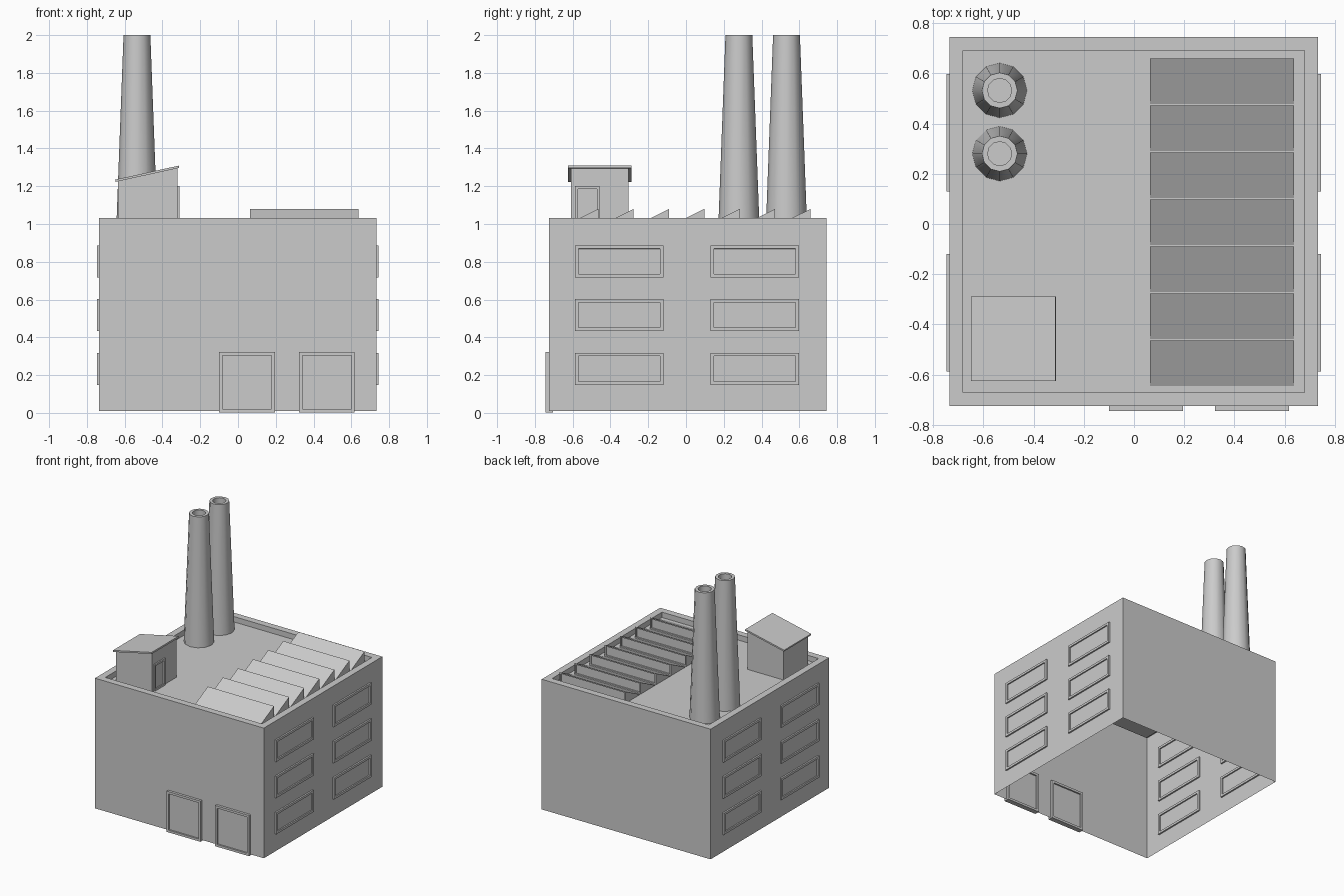
import bpy, bmesh, math
from mathutils import Matrix, Vector

if "Cube" in bpy.data.objects:
    bpy.data.objects.remove(bpy.data.objects["Cube"])

ROOF = 0.99


def finish(bm, name, recalc=True):
    if recalc:
        bmesh.ops.recalc_face_normals(bm, faces=bm.faces)
    me = bpy.data.meshes.new(name)
    bm.to_mesh(me)
    bm.free()
    ob = bpy.data.objects.new(name, me)
    bpy.context.collection.objects.link(ob)
    return ob


def make_box(lo, hi):
    bm = bmesh.new()
    bmesh.ops.create_cube(bm, size=1)
    lo, hi = Vector(lo), Vector(hi)
    for v in bm.verts:
        v.co = Vector([(lo[i] + hi[i]) / 2 + v.co[i] * (hi[i] - lo[i]) for i in range(3)])
    bm.normal_update()
    return bm


def faces_along(bm, direction):
    return [f for f in bm.faces if f.normal.dot(Vector(direction)) > 0.9]


def recess(bm, direction, border, depth):
    """Inset the faces pointing one way and push the middle inwards."""
    faces = faces_along(bm, direction)
    bmesh.ops.inset_region(bm, faces=faces, thickness=border, use_even_offset=True)
    # a second inset forms the side walls of the recess
    bmesh.ops.inset_region(bm, faces=faces, thickness=0.0001, use_even_offset=True)
    verts = {v for f in faces for v in f.verts}
    bmesh.ops.translate(bm, verts=list(verts), vec=Vector(direction) * -depth)
    bm.normal_update()


def panel(name, lo, hi, directions, border=0.018, depth=0.012):
    bm = make_box(lo, hi)
    for d in directions:
        recess(bm, d, border, depth)
    return finish(bm, name)


def extrude_profile(name, pts, vec, pane=None):
    bm = bmesh.new()
    face = bm.faces.new([bm.verts.new(p) for p in pts])
    out = bmesh.ops.extrude_face_region(bm, geom=[face], use_keep_orig=True)
    bmesh.ops.translate(bm, vec=vec, verts=[g for g in out["geom"] if isinstance(g, bmesh.types.BMVert)])
    bmesh.ops.recalc_face_normals(bm, faces=bm.faces)
    bm.normal_update()
    if pane:
        recess(bm, pane, 0.01, 0.01)
    return finish(bm, name)


# main hall: open underneath, roof sunk behind a parapet
bm = make_box((-0.735, -0.725, 0.01), (0.732, 0.745, 1.032))
recess(bm, (0, 0, 1), 0.053, 1.032 - ROOF)
bmesh.ops.delete(bm, geom=faces_along(bm, (0, 0, -1)), context="FACES")
finish(bm, "main_hall", recalc=False)

# side windows, three storeys, framed inside and outside
for side, x in (("left", -0.735), ("right", 0.732)):
    for y0, y1 in ((-0.587, -0.12), (0.13, 0.597)):
        for z in (0.148, 0.433, 0.717):
            panel(f"{side}_window", (x - 0.012, y0, z), (x + 0.012, y1, z + 0.17),
                  [(1, 0, 0), (-1, 0, 0)], depth=0.010)

# loading doors
for x in (-0.1, 0.323):
    panel("loading_door", (x, -0.745, 0.003), (x + 0.295, -0.705, 0.323),
          [(0, -1, 0), (0, 1, 0)])

# tapered chimneys with a hollow mouth
for y in (0.28, 0.532):
    bm = bmesh.new()
    rings = []
    for r, z in ((0.109, ROOF), (0.071, 2.0), (0.048, 2.0), (0.048, 1.95)):
        rings.append([bm.verts.new((-0.535 + r * math.cos(a * math.tau / 12),
                                    y + r * math.sin(a * math.tau / 12), z)) for a in range(12)])
    for a, b in zip(rings, rings[1:]):
        for i in range(12):
            j = (i + 1) % 12
            bm.faces.new((a[i], a[j], b[j], b[i]))
    bm.faces.new(rings[-1])
    ob = finish(bm, "chimney", recalc=False)
    bpy.context.view_layer.objects.active = ob
    ob.select_set(True)
    bpy.ops.object.shade_smooth_by_angle(angle=math.radians(35))
    ob.select_set(False)

# sawtooth skylights with a recessed pane on the upright side
for i in range(7):
    y = -0.645 + 0.1872 * i
    extrude_profile("skylight", [(0.063, y, ROOF), (0.063, y + 0.181, ROOF), (0.063, y + 0.181, 1.08)],
                    (0.575, 0, 0), pane=(0, 1, 0))

# stair hut walls, sloping roof and door
extrude_profile("stair_hut", [(-0.635, -0.61, ROOF), (-0.32, -0.61, ROOF),
                              (-0.32, -0.61, 1.295), (-0.635, -0.61, 1.227)], (0, 0.305, 0))
extrude_profile("hut_roof", [(-0.648, -0.625, 1.223), (-0.311, -0.625, 1.297),
                             (-0.313, -0.625, 1.309), (-0.65, -0.625, 1.235)], (0, 0.336, 0))
panel("hut_door", (-0.33, -0.587, ROOF), (-0.31, -0.457, 1.2), [(1, 0, 0)], border=0.015, depth=0.009)
